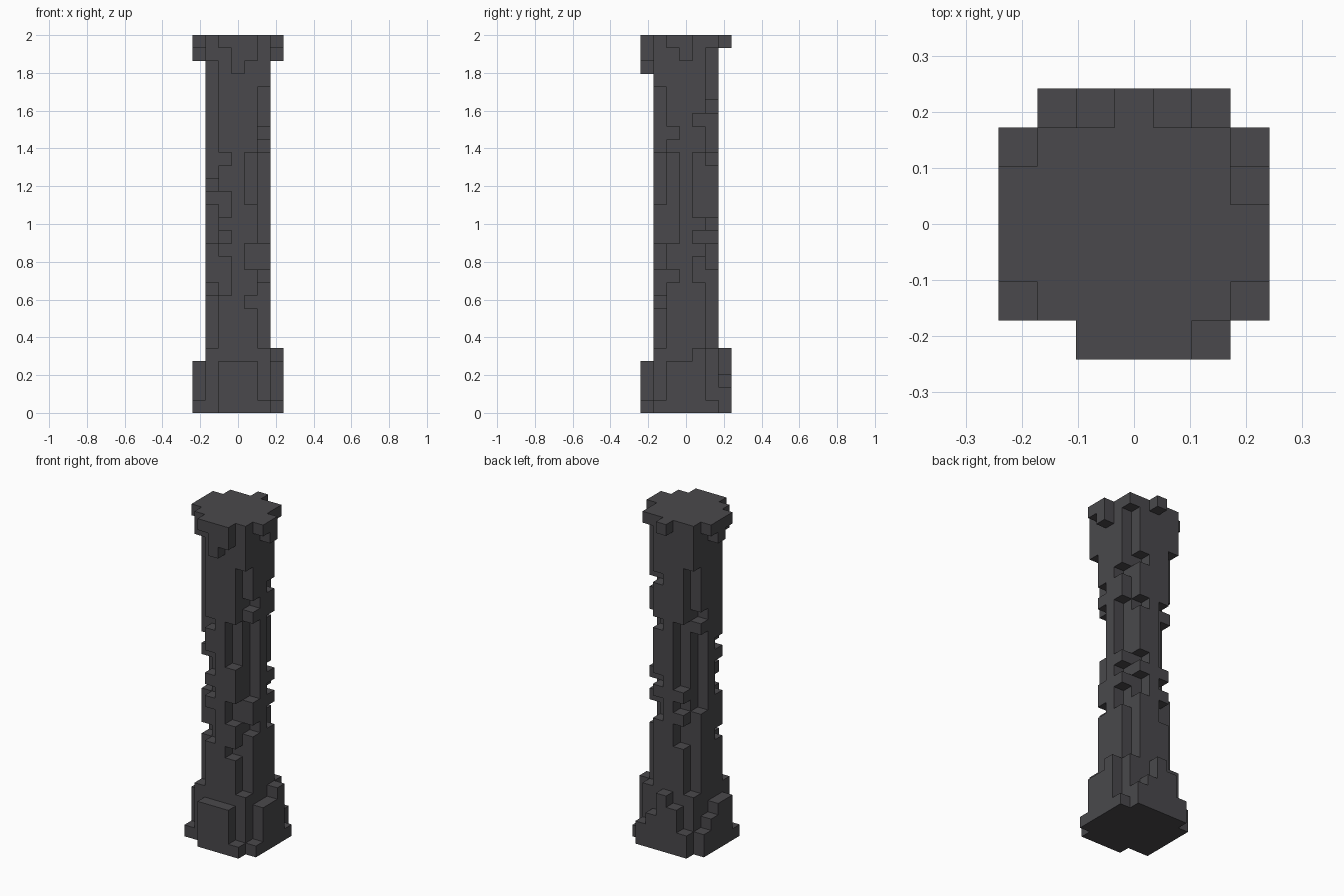
import bpy, bmesh
from mathutils import Vector

cube = bpy.data.objects.get("Cube")
if cube:
    bpy.data.objects.remove(cube, do_unlink=True)

LAYERS, SIDE = 29, 7
UNIT = 2 / LAYERS

stone = bpy.data.materials.new("dark_grey_stone")
stone.use_nodes = True
colour = (0.068, 0.066, 0.072, 1)
stone.diffuse_color = colour
bsdf = stone.node_tree.nodes["Principled BSDF"]
bsdf.inputs["Base Color"].default_value = colour
bsdf.inputs["Roughness"].default_value = 0.9


def block(xs, ys, zs):
    """Cells of an inclusive box; each argument is a (first, last) pair."""
    spans = [range(a, b + 1) for a, b in (xs, ys, zs)]
    return {(x, y, z) for x in spans[0] for y in spans[1] for z in spans[2]}


def column(x, y, first, last):
    return block((x, x), (y, y), (first, last))


def build(name, cells, solid):
    """Skin the exposed sides of the cells and merge the flat regions."""
    bm = bmesh.new()
    for cell in sorted(cells):
        for axis in range(3):
            for sign in (-1, 1):
                step = [0, 0, 0]
                step[axis] = sign
                if tuple(c + s for c, s in zip(cell, step)) in solid:
                    continue
                n = Vector(step)
                u = Vector([float(i == (axis + 1) % 3) for i in range(3)])
                v = n.cross(u)
                mid = Vector(cell) + Vector((0.5, 0.5, 0.5)) + n / 2
                mid -= Vector((SIDE / 2, SIDE / 2, 0))
                ring = [(-1, -1), (1, -1), (1, 1), (-1, 1)]
                bm.faces.new([bm.verts.new((mid + (u * a + v * b) / 2) * UNIT)
                              for a, b in ring])
    bmesh.ops.remove_doubles(bm, verts=bm.verts, dist=UNIT / 100)
    bmesh.ops.dissolve_limit(bm, angle_limit=0.01, verts=bm.verts, edges=bm.edges)
    mesh = bpy.data.meshes.new(name)
    bm.to_mesh(mesh)
    bm.free()
    mesh.materials.append(stone)
    bpy.context.collection.objects.link(bpy.data.objects.new(name, mesh))


# Base: stepped slabs around a solid square
base = block((1, 5), (1, 5), (0, 4))
base |= block((0, 6), (1, 5), (0, 0)) | block((2, 5), (0, 0), (0, 0))
base |= block((2, 4), (0, 0), (0, 3))                  # front panel
base |= block((6, 6), (2, 4), (0, 3)) | column(6, 4, 0, 4)
for x, height in zip(range(1, 6), (2, 4, 5, 3, 2)):    # back steps
    base |= column(x, 6, 0, height - 1)
for y, height in zip(range(2, 6), (4, 4, 3, 2)):       # side steps
    base |= column(0, y, 0, height - 1)

# Shaft: square with open corners, worn away beside each corner
shaft = block((1, 5), (1, 5), (5, 26))
for x in (1, 5):
    for y in (1, 5):
        shaft -= column(x, y, 5, 26)
gaps = {
    (1, 2): [(17, 17), (13, 15), (9, 9)],
    (2, 1): [(19, 19), (15, 16), (13, 13), (9, 11)],
    (4, 1): [(16, 19), (11, 12), (8, 8)],
    (5, 2): [(21, 21), (13, 19), (10, 10)],
    (5, 4): [(22, 22), (15, 19), (13, 13), (10, 11)],
    (4, 5): [(23, 23), (19, 19), (14, 14), (11, 12)],
    (1, 4): [(20, 20), (12, 18)],
    (2, 5): [(14, 19), (12, 12), (9, 10)],
}
for (x, y), spans in gaps.items():
    for first, last in spans:
        shaft -= column(x, y, first, last)
shaft |= column(5, 1, 25, 26) | column(1, 5, 25, 26)

# Capital: overhanging top with hanging blocks
capital = block((1, 5), (1, 5), (27, 28)) - column(5, 5, 27, 27)
capital |= column(2, 0, 28, 28) | column(3, 0, 26, 28) | column(4, 0, 27, 28)
capital |= column(6, 2, 28, 28) | column(6, 3, 27, 28)
capital |= block((0, 0), (2, 4), (28, 28)) | column(0, 3, 27, 27)
capital |= column(3, 6, 28, 28)

solid = base | shaft | capital
for name, cells in (("pillar_base", base), ("pillar_shaft", shaft),
                    ("pillar_capital", capital)):
    build(name, cells, solid)
